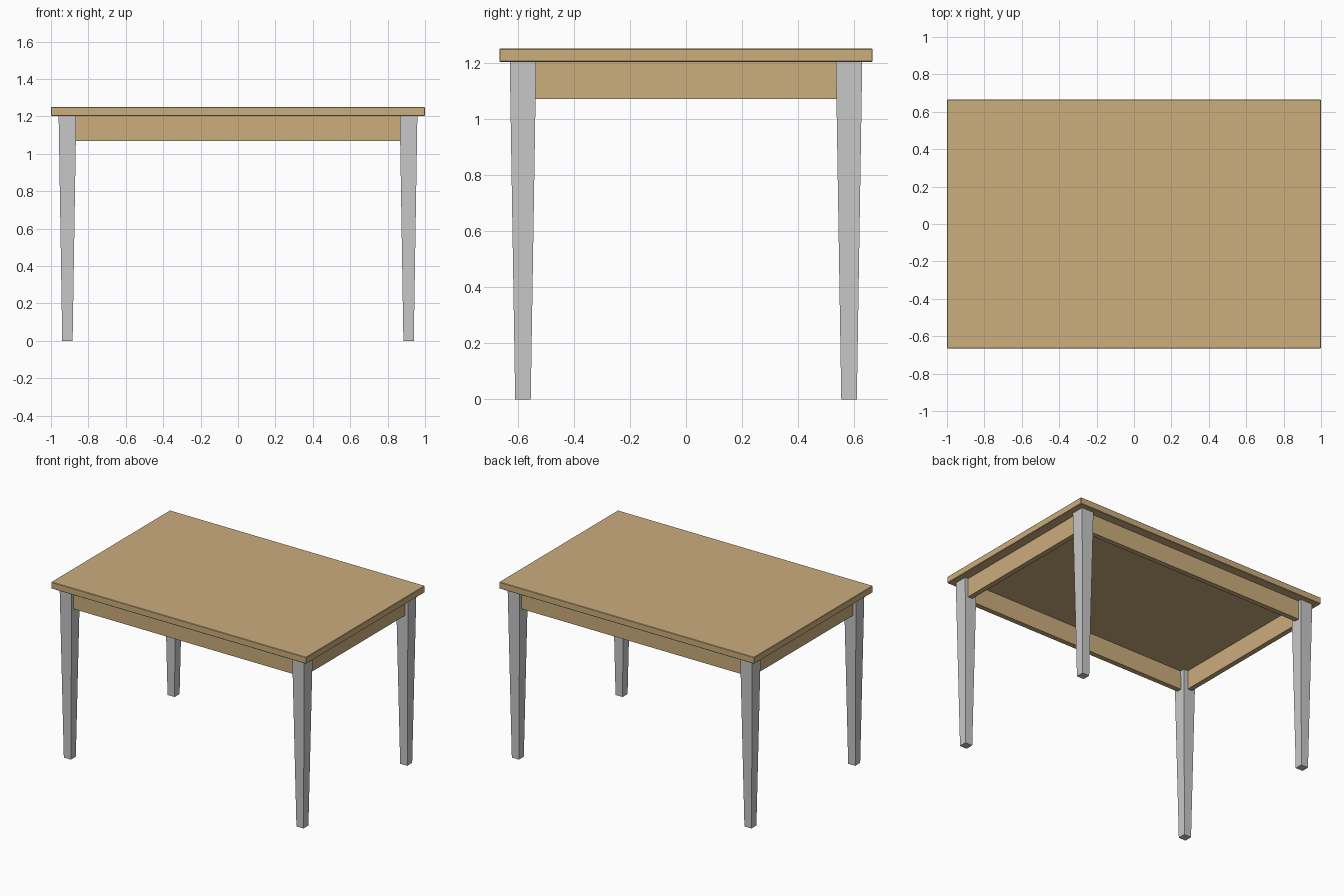
import bpy
import bmesh

cube = bpy.data.objects.get("Cube")
if cube:
    bpy.data.objects.remove(cube, do_unlink=True)


def make_material(name, rgb):
    mat = bpy.data.materials.new(name)
    mat.use_nodes = True
    color = (*rgb, 1)
    mat.diffuse_color = color
    mat.node_tree.nodes["Principled BSDF"].inputs["Base Color"].default_value = color
    return mat


def make_box(name, center, size, mat, foot_scale=1.0):
    """Box whose lower face can be narrowed to give a taper."""
    mesh = bpy.data.meshes.new(name)
    bm = bmesh.new()
    bmesh.ops.create_cube(bm, size=1)
    for v in bm.verts:
        taper = foot_scale if v.co.z < 0 else 1.0
        v.co.x *= size[0] * taper
        v.co.y *= size[1] * taper
        v.co.z *= size[2]
    bm.to_mesh(mesh)
    bm.free()
    mesh.materials.append(mat)
    obj = bpy.data.objects.new(name, mesh)
    obj.location = center
    bpy.context.collection.objects.link(obj)
    return obj


wood = make_material("tan wood", (0.597, 0.418, 0.205))
grey = make_material("grey paint", (0.578, 0.578, 0.578))

TOP_Z, UNDER_Z, APRON_Z = 1.25, 1.203, 1.07
LEG_X, LEG_Y, LEG_WIDTH = 0.912, 0.581, 0.094
APRON_THICK = 0.036

# Tabletop with slightly softened edges
table_top = make_box("table_top", (0, 0, (TOP_Z + UNDER_Z) / 2),
                     (2, 1.33, TOP_Z - UNDER_Z), wood)
bevel = table_top.modifiers.new("soft_edges", "BEVEL")
bevel.width = 0.003
bevel.segments = 1

# Four tapered legs
for side, sx in (("left", 1), ("right", -1)):
    for end, sy in (("front", -1), ("back", 1)):
        make_box(f"{end}_{side}_leg", (sx * LEG_X, sy * LEG_Y, UNDER_Z / 2),
                 (LEG_WIDTH, LEG_WIDTH, UNDER_Z), grey, foot_scale=0.59)

# Apron boards between the legs
apron_z = (UNDER_Z + APRON_Z) / 2
apron_h = UNDER_Z - APRON_Z
inset = 0.004
for name, s in (("front_apron", -1), ("back_apron", 1)):
    make_box(name, (0, s * (LEG_Y + inset), apron_z),
             (2 * LEG_X - LEG_WIDTH + 0.02, APRON_THICK, apron_h), wood)
for name, s in (("left_apron", 1), ("right_apron", -1)):
    make_box(name, (s * (LEG_X + inset), 0, apron_z),
             (APRON_THICK, 2 * LEG_Y - LEG_WIDTH + 0.02, apron_h), wood)
